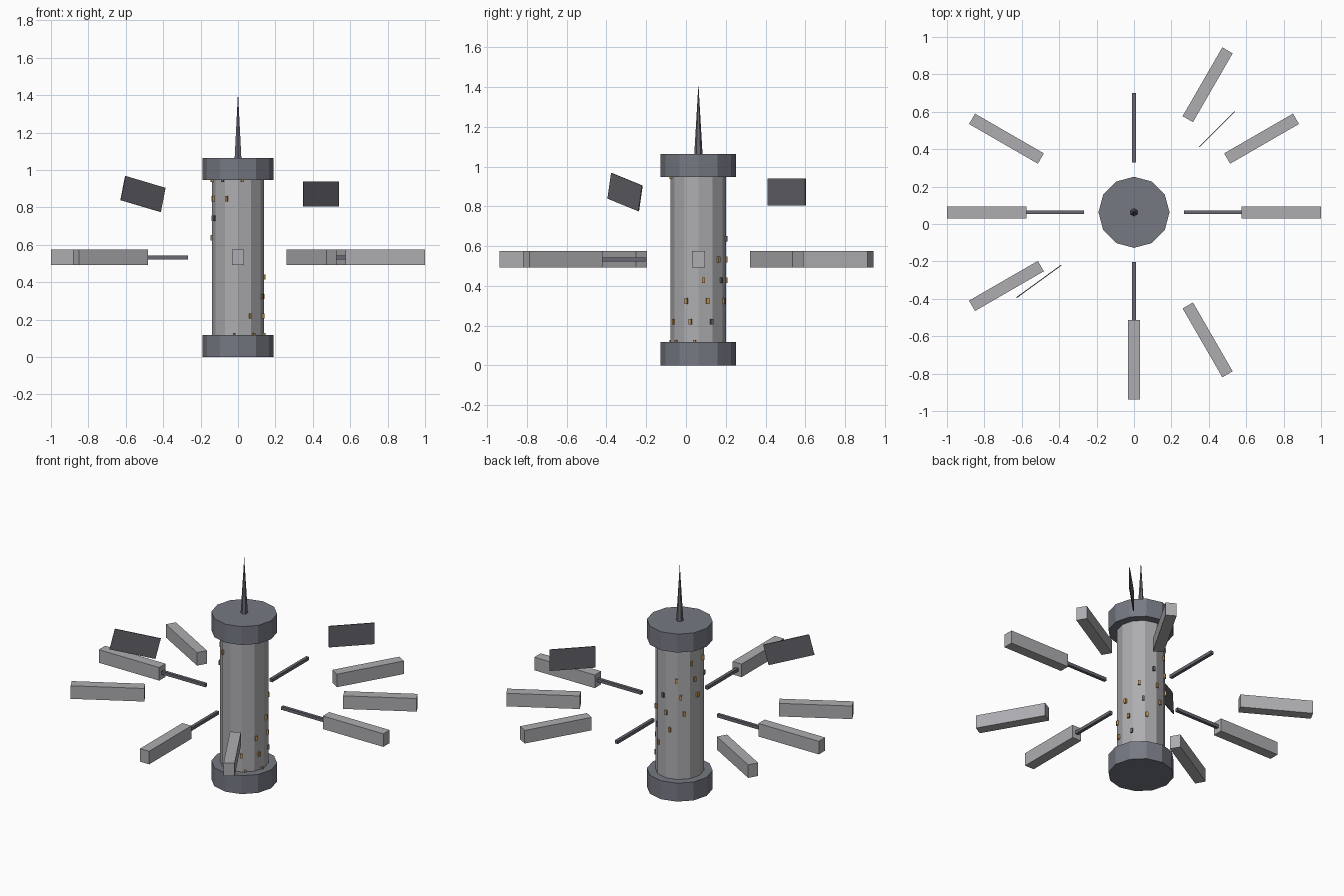
import bpy
import math

if "Cube" in bpy.data.objects:
    bpy.data.objects.remove(bpy.data.objects["Cube"], do_unlink=True)

CY = 0.0625          # y of the central axis
RING_Z = 0.533       # height of the module ring
SIDES = 12


def material(name, rgb):
    mat = bpy.data.materials.new(name)
    mat.use_nodes = True
    color = (*rgb, 1)
    mat.diffuse_color = color
    mat.node_tree.nodes["Principled BSDF"].inputs["Base Color"].default_value = color
    return mat


LIGHT = material("light_hull_grey", (0.42, 0.42, 0.44))
BLUE = material("blue_grey", (0.18, 0.19, 0.225))
DARK = material("dark_metal", (0.14, 0.14, 0.17))
PANEL = material("panel_grey", (0.12, 0.12, 0.14))
AMBER = material("amber_window", (0.55, 0.3, 0.08))
UNLIT = material("unlit_window", (0.13, 0.14, 0.17))


def finish(name, mat):
    obj = bpy.context.object
    obj.name = name
    obj.data.materials.append(mat)
    return obj


def drum(name, mat, z0, z1, r0, r1, sides=SIDES):
    """Vertical prism or cone on the central axis."""
    bpy.ops.mesh.primitive_cone_add(vertices=sides, radius1=r0, radius2=r1,
                                    depth=z1 - z0, location=(0, CY, (z0 + z1) / 2))
    return finish(name, mat)


def radial_box(name, mat, degrees, radius, z, size, tilt=0):
    """Box whose x axis points away from the central axis."""
    a = math.radians(degrees)
    bpy.ops.mesh.primitive_cube_add(
        size=1, location=(radius * math.cos(a), CY + radius * math.sin(a), z),
        rotation=(0, math.radians(tilt), a))
    obj = finish(name, mat)
    obj.scale = size
    return obj


# Central tower with end caps and spire
drum("hull", LIGHT, 0.1, 0.96, 0.14, 0.14)
drum("bottom_cap", BLUE, 0, 0.117, 0.19, 0.19)
drum("top_cap", BLUE, 0.947, 1.064, 0.19, 0.19)
drum("spire", DARK, 1.06, 1.417, 0.021, 0, sides=6)

# Broken ring of modules
for deg in (0, 30, 60, 150, 180, 210, 270, 300):
    radial_box(f"module_{deg}", LIGHT, deg, 0.7875, RING_Z, (0.425, 0.064, 0.083))

# Loose spokes
for deg in range(0, 360, 90):
    radial_box(f"spoke_{deg}", DARK, deg, 0.452, RING_Z, (0.37, 0.02, 0.02))

# Drifting panels
radial_box("back_panel", PANEL, 45, 0.628, 0.872, (0.267, 0.005, 0.135))
radial_box("front_panel", PANEL, 216, 0.628, 0.872, (0.272, 0.005, 0.133), tilt=-13.5)

# Windows winding up the hull, three to a level
for level in range(9):
    for i in range(3):
        mat = UNLIT if (level + 2 * i) % 5 == 0 else AMBER
        radial_box(f"window_{level}_{i}", mat, -98 + 36 * level + 45 * i, 0.14,
                   0.115 + 0.1045 * level, (0.014, 0.014, 0.028))
